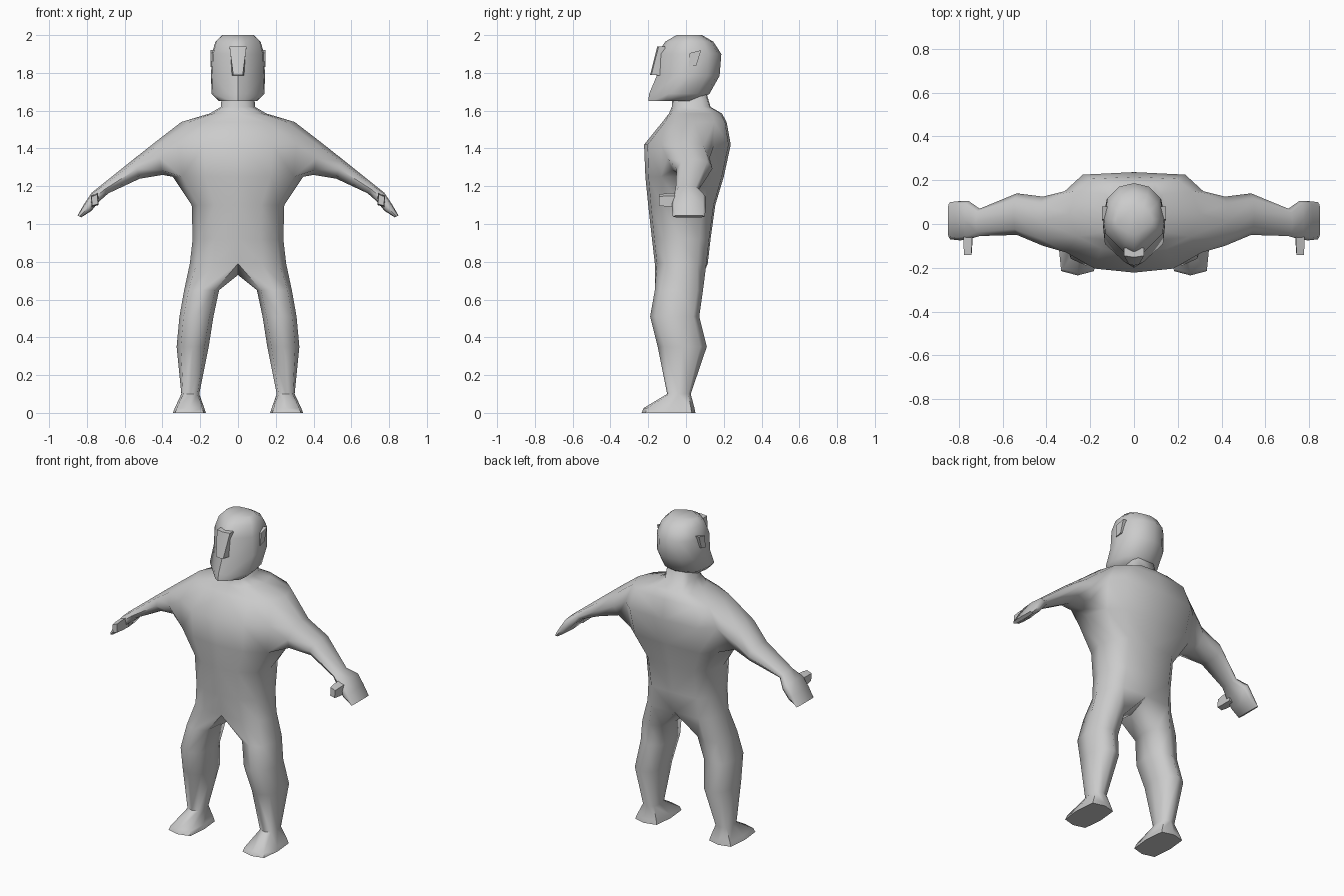
import bpy, bmesh, math
from mathutils import Vector, Matrix

if "Cube" in bpy.data.objects:
    bpy.data.objects.remove(bpy.data.objects["Cube"])

grey = bpy.data.materials.new("plain_grey")
grey.diffuse_color = (0.6, 0.6, 0.6, 1)
grey.use_nodes = True
grey.node_tree.nodes["Principled BSDF"].inputs["Base Color"].default_value = grey.diffuse_color


def loft(bm, a, b, closed=True):
    """Join two loops of vertices with quads and return the second loop."""
    n = len(a)
    for i in range(n if closed else n - 1):
        j = (i + 1) % n
        bm.faces.new((a[i], a[j], b[j], b[i]))
    return b


def half_ring(bm, unit, z, w, yf, yb):
    """Half outline from the front centre to the back centre."""
    cy, d = (yf + yb) / 2, (yb - yf) / 2
    return [bm.verts.new((u * w, cy + v * d, z)) for u, v in unit]


def octagon(bm, centre, u, v, start, corner):
    """Eight points around a centre; corner sets how square they are."""
    pts = []
    for i in range(8):
        a = math.radians((i - start) * 45)
        c, s = math.cos(a), math.sin(a)
        k = corner / 0.7071 if (i - start) % 2 else 1
        pts.append(bm.verts.new(centre + u * c * k + v * s * k))
    return pts


def finish(name, bm, angle=60):
    """Mirror the half mesh, close the seam and make a smooth object."""
    bmesh.ops.mirror(bm, geom=bm.verts[:] + bm.edges[:] + bm.faces[:],
                     matrix=Matrix.Identity(4), merge_dist=0.0001, axis='X')
    bmesh.ops.remove_doubles(bm, verts=bm.verts[:], dist=0.0001)
    bmesh.ops.recalc_face_normals(bm, faces=bm.faces[:])
    me = bpy.data.meshes.new(name)
    bm.to_mesh(me)
    bm.free()
    me.materials.append(grey)
    ob = bpy.data.objects.new(name, me)
    bpy.context.collection.objects.link(ob)
    bpy.ops.object.select_all(action='DESELECT')
    ob.select_set(True)
    bpy.context.view_layer.objects.active = ob
    bpy.ops.object.shade_smooth_by_angle(angle=math.radians(angle))
    return ob


# Torso and neck: z, half width, front y, back y
bm = bmesh.new()
unit = [(0, -1), (.5, -.92), (.86, -.6), (1, 0), (.88, .62), (.65, .95), (0, 1)]
rows = [half_ring(bm, unit, *r) for r in (
    (1.72, .085, -.07, .10), (1.62, .09, -.075, .13), (1.585, .15, -.09, .19),
    (1.54, .30, -.125, .215), (1.42, .36, -.222, .237), (1.25, .345, -.215, .20),
    (1.10, .245, -.20, .155), (.92, .24, -.18, .13), (.79, .255, -.165, .115))]
for a, b in zip(rows, rows[1:]):
    loft(bm, a, b, closed=False)
bm.faces.new(rows[0])

# Arm opening in the side of the torso
a, b, c = rows[3:6]
hole = {a[2], a[3], a[4], b[2], b[3], b[4], c[2], c[3], c[4]}
bmesh.ops.delete(bm, geom=[f for f in bm.faces if all(v in hole for v in f.verts)],
                 context='FACES')
loop = [a[2], a[3], a[4], b[4], c[4], c[3], c[2], b[2]]

# Arm and hand: top point, bottom point, front y, back y, squareness
for tx, tz, bx, bz, yf, yb, sq in (
        (.43, 1.44, .40, 1.26, -.10, .125, .72),
        (.55, 1.345, .52, 1.24, -.05, .14, .72),
        (.725, 1.205, .685, 1.163, -.055, .07, .72),
        (.775, 1.165, .735, 1.12, -.07, .105, .85),
        (.815, 1.105, .775, 1.07, -.075, .105, .85),
        (.85, 1.045, .83, 1.035, -.07, .10, .85)):
    top, bot = Vector((tx, 0, tz)), Vector((bx, 0, bz))
    mid = (top + bot) / 2 + Vector((0, (yf + yb) / 2, 0))
    loop = loft(bm, loop, octagon(bm, mid, (top - bot) / 2,
                                  Vector((0, (yb - yf) / 2, 0)), 1, sq))
bm.faces.new(loop)

# Leg and foot: z, inner x, outer x, front y, back y, squareness
loop = rows[-1] + [bm.verts.new((0, -.025, .73))]
for z, x0, x1, yf, yb, sq in (
        (.65, .10, .285, -.165, .09, .76), (.51, .13, .31, -.19, .07, .76),
        (.35, .155, .325, -.15, .11, .74), (.10, .205, .30, -.10, .025, .8),
        (.025, .178, .335, -.225, .045, .86), (0, .17, .345, -.235, .05, .86)):
    mid = Vector(((x0 + x1) / 2, (yf + yb) / 2, z))
    loop = loft(bm, loop, octagon(bm, mid, Vector(((x1 - x0) / 2, 0, 0)),
                                  Vector((0, (yb - yf) / 2, 0)), 3, sq))
bm.faces.new(loop)
finish("body", bm)

# Head with a pointed jaw
bm = bmesh.new()
unit = [(0, -1), (.33, -.85), (.95, -.35), (1, .05), (.87, .6), (.5, .9), (0, 1)]
rows = [half_ring(bm, unit, *r) for r in (
    (1.65, .10, -.20, .07), (1.69, .14, -.195, .125), (1.785, .143, -.155, .178),
    (1.90, .138, -.155, .187), (1.965, .12, -.11, .145), (2.0, .085, -.05, .085))]
for a, b in zip(rows, rows[1:]):
    loft(bm, a, b, closed=False)
bm.faces.new(rows[0])
bm.faces.new(rows[-1])
finish("head", bm, 50)

# Nose wedge
bm = bmesh.new()
tip, side, back, top, top_side, top_back = [bm.verts.new(p) for p in (
    (0, -.19, 1.79), (.025, -.183, 1.79), (.035, -.12, 1.785),
    (0, -.152, 1.94), (.045, -.145, 1.94), (.045, -.11, 1.94))]
base, crown = bm.verts.new((0, -.12, 1.785)), bm.verts.new((0, -.11, 1.94))
for f in ((tip, side, top_side, top), (side, back, top_back, top_side),
          (tip, side, back, base), (top, top_side, top_back, crown),
          (base, back, top_back, crown)):
    bm.faces.new(f)
finish("nose", bm, 40)

# Ears
bm = bmesh.new()
outline = ((.02, 1.905), (.08, 1.92), (.055, 1.84), (.015, 1.83))
inner, outer = [[bm.verts.new((x, y, z)) for y, z in outline] for x in (.10, .146)]
loft(bm, inner, outer)
bm.faces.new(inner)
bm.faces.new(outer)
finish("ears", bm, 40)

# Thumbs pointing forward from the hands
bm = bmesh.new()
loop = None
for y, s in ((-.03, 1.0), (-.10, .95), (-.142, .8)):
    ring = [bm.verts.new((.758 + x * s, y, 1.125 + z * s))
            for x, z in ((-.018, .04), (.022, .025), (.018, -.035), (-.02, -.025))]
    if loop:
        loft(bm, loop, ring)
    else:
        bm.faces.new(ring)
    loop = ring
bm.faces.new(loop)
finish("thumbs", bm, 50)
